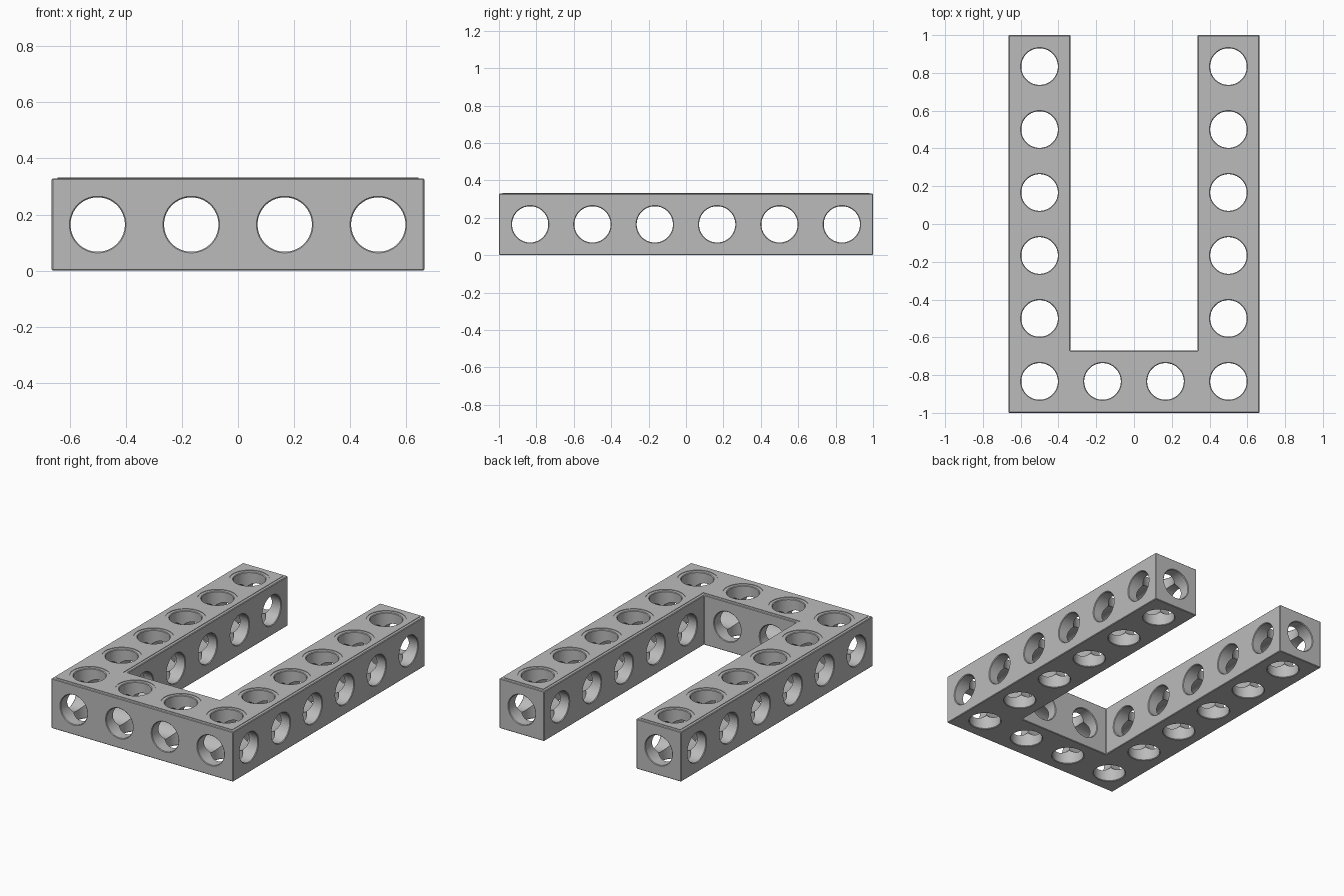
import bpy, bmesh, math
from mathutils import Matrix, Vector

if "Cube" in bpy.data.objects:
    bpy.data.objects.remove(bpy.data.objects["Cube"], do_unlink=True)

OUT, INN, BAR = 0.664, 0.3365, -0.67    # outer half width, inner half width, back of the cross bar
HEIGHT, TOP = 0.329, 0.332
RADIUS, CHAMFER = 0.097, 0.004
PITCH = 1 / 3
ROWS = [PITCH * (i - 2.5) for i in range(6)]
COLS = [PITCH * (i - 1.5) for i in range(4)]
MID = HEIGHT / 2

grey = bpy.data.materials.new("light_grey")
grey.use_nodes = True
colour = (0.5, 0.5, 0.5, 1)
grey.diffuse_color = colour
grey.node_tree.nodes["Principled BSDF"].inputs["Base Color"].default_value = colour


def make_object(name, bm):
    bmesh.ops.recalc_face_normals(bm, faces=bm.faces[:])
    mesh = bpy.data.meshes.new(name)
    bm.to_mesh(mesh)
    bm.free()
    mesh.materials.append(grey)
    obj = bpy.data.objects.new(name, mesh)
    bpy.context.scene.collection.objects.link(obj)
    return obj


def u_prism(name, inset, z0, z1, bevel=0):
    """U-shaped slab, shrunk on every side by inset."""
    o, i, b, e = OUT - inset, INN + inset, BAR - inset, 1 - inset
    outline = [(-o, -e), (o, -e), (o, e), (i, e), (i, b), (-i, b), (-i, e), (-o, e)]
    bm = bmesh.new()
    face = bm.faces.new([bm.verts.new((x, y, z0)) for x, y in outline])
    new = bmesh.ops.extrude_face_region(bm, geom=[face])["geom"]
    bmesh.ops.translate(bm, vec=(0, 0, z1 - z0),
                        verts=[v for v in new if isinstance(v, bmesh.types.BMVert)])
    if bevel:
        bmesh.ops.recalc_face_normals(bm, faces=bm.faces[:])
        bmesh.ops.bevel(bm, geom=bm.edges[:], offset=bevel, segments=1, affect='EDGES')
    return make_object(name, bm)


def add_drill(bm, axis, centre, half, radius, chamfer, sides=48):
    """Closed cylinder along an axis, flared at both ends."""
    flare = chamfer * 2
    profile = [(-half - chamfer, radius + flare), (-half + chamfer, radius),
               (half - chamfer, radius), (half + chamfer, radius + flare)]
    turn = Vector((0, 0, 1)).rotation_difference(Vector(axis)).to_matrix().to_4x4()
    place = Matrix.Translation(centre) @ turn
    rings = []
    for z, r in profile:
        angles = [math.tau * (k + 0.5) / sides for k in range(sides)]
        rings.append([bm.verts.new(place @ Vector((r * math.cos(a), r * math.sin(a), z)))
                      for a in angles])
    for low, high in zip(rings, rings[1:]):
        for k in range(sides):
            n = (k + 1) % sides
            bm.faces.new((low[k], low[n], high[n], high[k]))
    bm.faces.new(rings[0])
    bm.faces.new(rings[-1])


def drill_set(name, axis, holes, radius=RADIUS, chamfer=CHAMFER):
    bm = bmesh.new()
    for centre, half in holes:
        add_drill(bm, axis, centre, half, radius, chamfer)
    cutter = make_object(name, bm)
    cutter.hide_render = True
    return cutter


def cut(obj, cutters):
    """Subtract the cutters, keep the result and smooth the bores."""
    for cutter in cutters:
        mod = obj.modifiers.new(cutter.name, 'BOOLEAN')
        mod.operation, mod.solver, mod.object = 'DIFFERENCE', 'EXACT', cutter
    bpy.context.view_layer.update()
    graph = bpy.context.evaluated_depsgraph_get()
    mesh = bpy.data.meshes.new_from_object(obj.evaluated_get(graph))
    obj.modifiers.clear()
    obj.data = mesh
    for cutter in cutters:
        bpy.data.objects.remove(cutter, do_unlink=True)
    bpy.ops.object.select_all(action='DESELECT')
    obj.select_set(True)
    bpy.context.view_layer.objects.active = obj
    bpy.ops.object.shade_smooth_by_angle(angle=math.radians(30))


# Hole layout: vertical holes over the whole U
grid = [(x, y) for y in ROWS for x in COLS if y == ROWS[0] or abs(x) > INN]
vertical = [((x, y, MID), MID) for x, y in grid]

# Long bores down the arms, short ones through the cross bar
lengthwise = [((x, 0, MID), 1) if abs(x) > INN else
              ((x, (BAR - 1) / 2, MID), (BAR + 1) / 2) for x in COLS]

# One bore along the cross bar, short ones through each arm
sideways = [((0, ROWS[0], MID), OUT)]
sideways += [((s * (OUT + INN) / 2, y, MID), (OUT - INN) / 2) for y in ROWS[1:] for s in (-1, 1)]

# Main beam
frame = u_prism("u_frame", 0, 0, HEIGHT, CHAMFER)
cut(frame, [drill_set("drill_z", (0, 0, 1), vertical),
            drill_set("drill_y", (0, 1, 0), lengthwise),
            drill_set("drill_x", (1, 0, 0), sideways)])

# Thin raised skin on top, set back from the edges and holes
skin = u_prism("top_skin", 0.02, HEIGHT - 0.01, TOP)
cut(skin, [drill_set("drill_skin", (0, 0, 1), [(c, 0.3) for c, _ in vertical], 0.12, 0)])
